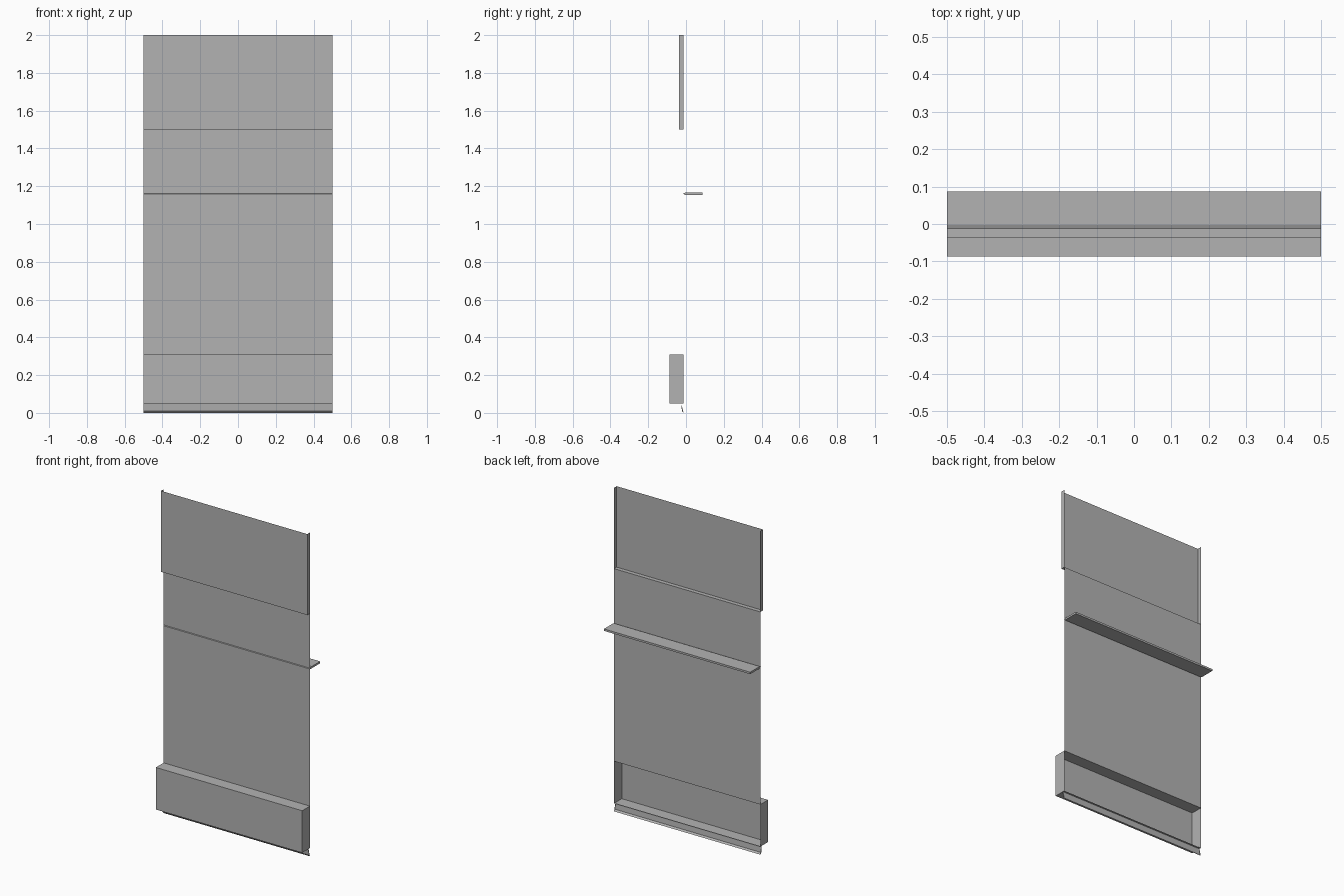
import bpy
import bmesh

cube = bpy.data.objects.get("Cube")
if cube:
    bpy.data.objects.remove(cube)

grey = bpy.data.materials.new("plain_grey")
grey.use_nodes = True
colour = (0.45, 0.45, 0.45, 1)
grey.diffuse_color = colour
grey.node_tree.nodes["Principled BSDF"].inputs["Base Color"].default_value = colour

HALF = 0.5        # half width of the wall
WALL = -0.0125    # plane of the wall surface


def strip(name, profile, closed=False, caps=()):
    """Sweep a (y, z) profile across the width; caps are lists of profile indices."""
    bm = bmesh.new()
    sides = [[bm.verts.new((x, y, z)) for y, z in profile] for x in (-HALF, HALF)]
    left, right = sides
    count = len(profile)
    for i in range(count if closed else count - 1):
        j = (i + 1) % count
        bm.faces.new((left[i], left[j], right[j], right[i]))
    for cap in caps:
        for side in sides:
            bm.faces.new([side[i] for i in cap])
    bmesh.ops.recalc_face_normals(bm, faces=bm.faces)
    # open sheets should face the front
    if not closed:
        front = max(bm.faces, key=lambda f: f.calc_area())
        if front.normal.y > 0:
            bmesh.ops.reverse_faces(bm, faces=bm.faces)
    mesh = bpy.data.meshes.new(name)
    bm.to_mesh(mesh)
    bm.free()
    mesh.materials.append(grey)
    obj = bpy.data.objects.new(name, mesh)
    bpy.context.collection.objects.link(obj)
    return obj


# upper panel, open at the back and top, with side and bottom returns
front = WALL - 0.025
strip("upper_panel", [(WALL, 1.5), (front, 1.5), (front, 2), (WALL, 2)],
      caps=[(0, 1, 2, 3)]).data
upper = bpy.data.objects["upper_panel"]
bm = bmesh.new()
bm.from_mesh(upper.data)
top = [f for f in bm.faces if f.calc_center_median().z > 1.99]
bmesh.ops.delete(bm, geom=top, context="FACES")
bm.to_mesh(upper.data)
bm.free()

# thin main wall sheet
strip("wall_sheet", [(WALL, 0.31), (WALL, 1.5)])

# rear shelf with a tapered inner edge
strip("rear_shelf", [(WALL - 0.005, 1.16), (-0.003, 1.154), (0.0875, 1.154),
                     (0.0875, 1.166), (-0.003, 1.166)],
      closed=True, caps=[(0, 1, 2, 3, 4)])

# projecting lower box, open at the back
box = -0.0875
strip("lower_box", [(WALL, 0.31), (box, 0.31), (box, 0.05), (WALL - 0.0125, 0.05),
                    (WALL, 0.05)][:4] + [(WALL, 0.05)],
      caps=[(0, 1, 2, 3, 4)])

# small skirting lip tapering to the floor
strip("skirting_lip", [(WALL - 0.0125, 0.05), (WALL - 0.009, 0.01), (WALL, 0)],
      caps=[(0, 1, 2)])
